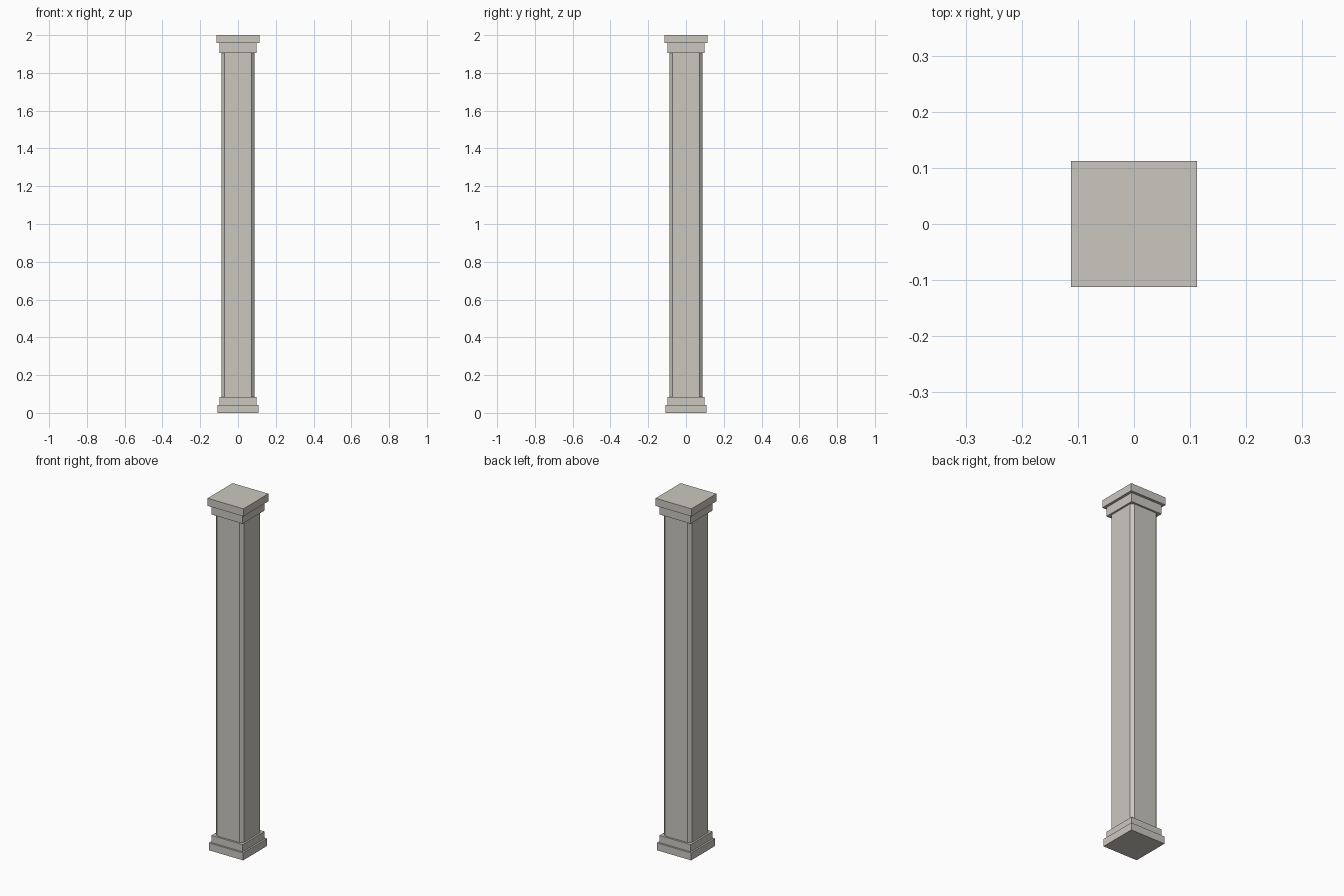
import bpy, bmesh

if "Cube" in bpy.data.objects:
    bpy.data.objects.remove(bpy.data.objects["Cube"])

stone = bpy.data.materials.new("warm grey stone")
stone.diffuse_color = (0.60, 0.575, 0.525, 1)
stone.use_nodes = True
stone.node_tree.nodes["Principled BSDF"].inputs["Base Color"].default_value = stone.diffuse_color


def block(name, half, z0, z1, chamfer=0.0):
    """Square block centred on the axis, with optional chamfered upright edges."""
    bm = bmesh.new()
    bmesh.ops.create_cube(bm, size=1)
    for v in bm.verts:
        v.co.x *= 2 * half
        v.co.y *= 2 * half
        v.co.z = z1 if v.co.z > 0 else z0
    if chamfer:
        upright = [e for e in bm.edges
                   if abs(e.verts[0].co.z - e.verts[1].co.z) > 1e-4]
        bmesh.ops.bevel(bm, geom=upright, offset=chamfer, segments=1,
                        profile=0.5, affect='EDGES')
    mesh = bpy.data.meshes.new(name)
    bm.to_mesh(mesh)
    bm.free()
    mesh.materials.append(stone)
    ob = bpy.data.objects.new(name, mesh)
    bpy.context.collection.objects.link(ob)
    return ob


# Stepped base
block("base_plinth", 0.108, 0.0, 0.042)
block("base_step", 0.098, 0.042, 0.083)
# Shaft with chamfered corners
block("shaft", 0.0875, 0.083, 1.906, chamfer=0.016)
# Stepped capital
block("capital_step", 0.098, 1.906, 1.957)
block("capital_slab", 0.1125, 1.957, 2.0)
